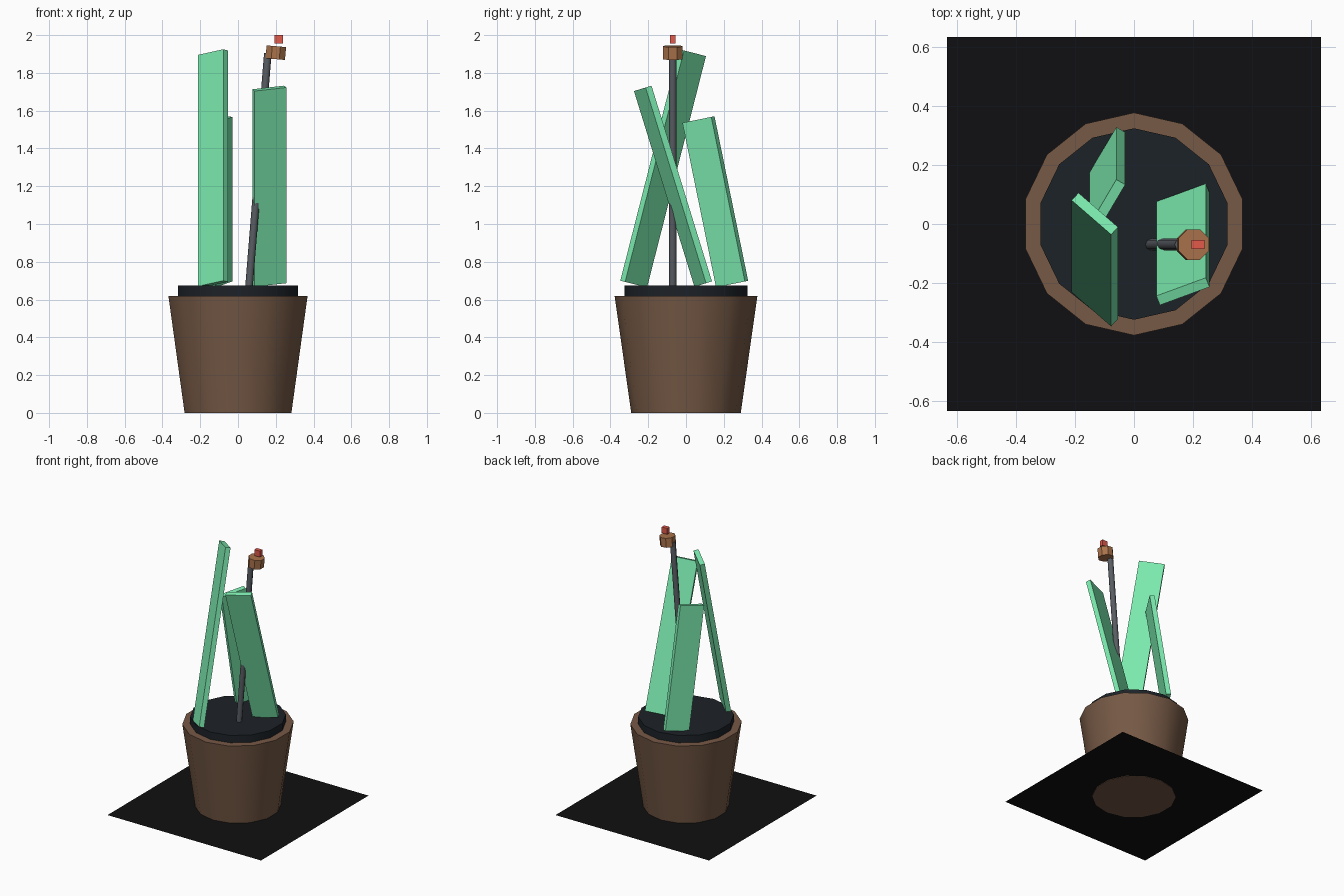
import bpy, bmesh, math
from mathutils import Vector, Matrix

cube = bpy.data.objects.get("Cube")
if cube:
    bpy.data.objects.remove(cube, do_unlink=True)


def material(name, rgb):
    m = bpy.data.materials.new(name)
    m.use_nodes = True
    m.diffuse_color = (*rgb, 1)
    shader = m.node_tree.nodes["Principled BSDF"]
    shader.inputs["Base Color"].default_value = (*rgb, 1)
    shader.inputs["Roughness"].default_value = 0.8
    return m


clay = material("clay", (0.18, 0.10, 0.06))
earth = material("earth", (0.012, 0.016, 0.021))
black = material("black", (0.005, 0.005, 0.006))
green = material("green", (0.20, 0.83, 0.43))
grey = material("grey", (0.10, 0.11, 0.125))
orange = material("orange", (0.40, 0.17, 0.07))
red = material("red", (0.75, 0.10, 0.07))


def finish(name, bm, mat, smooth=False):
    mesh = bpy.data.meshes.new(name)
    bm.to_mesh(mesh)
    bm.free()
    mesh.materials.append(mat)
    ob = bpy.data.objects.new(name, mesh)
    bpy.context.collection.objects.link(ob)
    if smooth:
        bpy.ops.object.select_all(action='DESELECT')
        ob.select_set(True)
        bpy.context.view_layer.objects.active = ob
        bpy.ops.object.shade_smooth_by_angle(angle=math.radians(50))
    return ob


def tapered(name, start, end, r1, r2, sides, mat, spin=0, smooth=True):
    """Capped prism or cone running from start to end."""
    start, end = Vector(start), Vector(end)
    axis = end - start
    place = (Matrix.Translation((start + end) / 2)
             @ Vector((0, 0, 1)).rotation_difference(axis).to_matrix().to_4x4()
             @ Matrix.Rotation(spin, 4, 'Z'))
    bm = bmesh.new()
    bmesh.ops.create_cone(bm, cap_ends=True, segments=sides, radius1=r1,
                          radius2=r2, depth=axis.length, matrix=place)
    return finish(name, bm, mat, smooth)


def slab(name, base, top, across, width, thick, mat):
    """Box running from base to top, its width turned towards across."""
    base, top = Vector(base), Vector(top)
    length = top - base
    up = length.normalized()
    side = Vector(across)
    side = (side - up * side.dot(up)).normalized()
    normal = up.cross(side)
    basis = Matrix((side, normal, up)).transposed().to_4x4()
    bm = bmesh.new()
    bmesh.ops.create_cube(bm, size=1, matrix=Matrix.Translation((base + top) / 2) @ basis
                          @ Matrix.Diagonal((width, thick, length.length, 1)))
    return finish(name, bm, mat)


# Thin sheet under the pot
bm = bmesh.new()
bmesh.ops.create_grid(bm, x_segments=1, y_segments=1, size=0.635,
                      matrix=Matrix.Translation((0, 0, 0.003)))
finish("base_sheet", bm, black)

# Pot and soil
tapered("pot", (0, 0, 0), (0, 0, 0.62), 0.29, 0.378, 14, clay)
tapered("soil", (0, 0, 0.58), (0, 0, 0.675), 0.325, 0.325, 14, earth)

# Leaning leaves
LEAF = dict(width=0.18, thick=0.035, mat=green)
slab("tall_leaf", (-0.133, -0.277, 0.682), (-0.133, 0.035, 1.907), (0.13, -0.12, 0), **LEAF)
slab("middle_leaf", (0.166, 0.091, 0.682), (0.166, -0.229, 1.718), (0.162, 0.065, 0), **LEAF)
slab("short_leaf", (-0.09, 0.244, 0.682), (-0.09, 0.066, 1.553), (0.088, 0.155, 0), **LEAF)

# Flower stalk with its head and tip
tapered("stem", (0.058, -0.07, 0.665), (0.158, -0.07, 1.905), 0.02, 0.02, 8, grey)
tapered("flower_head", (0.197, -0.07, 1.873), (0.203, -0.07, 1.941), 0.056, 0.056, 8,
        orange, spin=math.pi / 8, smooth=False)
slab("flower_tip", (0.217, -0.07, 1.955), (0.217, -0.07, 2.0), (1, 0, 0), 0.045, 0.03, red)
